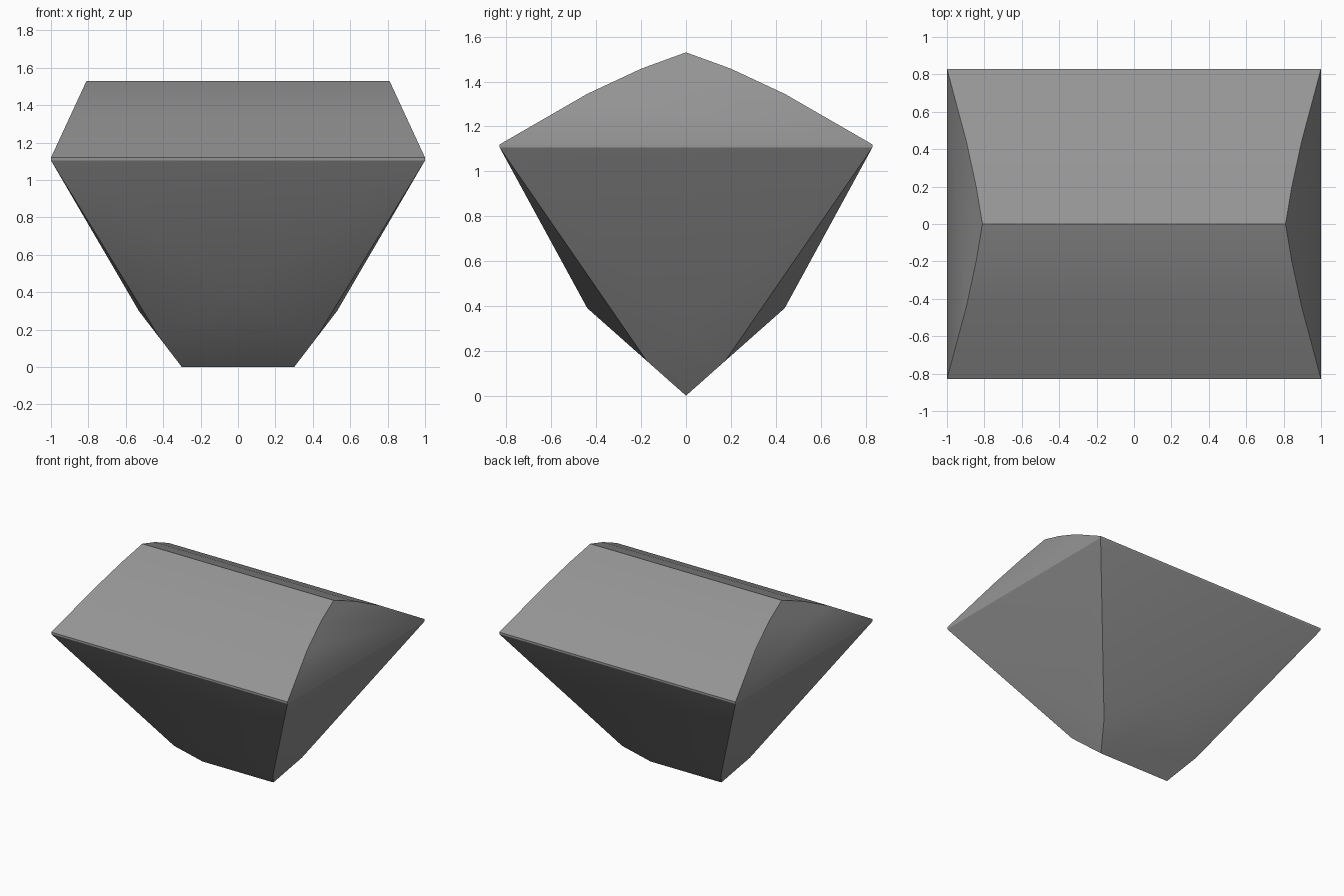
import bpy
import bmesh
import math

cube = bpy.data.objects.get("Cube")
if cube:
    bpy.data.objects.remove(cube, do_unlink=True)

# One grey stone colour
stone = bpy.data.materials.new("stone_grey")
stone.use_nodes = True
stone.diffuse_color = (0.3, 0.3, 0.3, 1)
stone.node_tree.nodes["Principled BSDF"].inputs["Base Color"].default_value = (0.3, 0.3, 0.3, 1)

RIM_Y, RIM_LOW, RIM_TOP = 0.83, 1.105, 1.12
KEEL_X = 0.3
FRONT_KNEE = (0, 0.44, 0.39)
END_KNEE = (0.53, 0, 0.3)

# Thin vertical rim
quarter = [(1, RIM_Y, RIM_LOW), (1, RIM_Y, RIM_TOP)]

# Arched crown, its ends leaning inward in a flat plane
for y, z in [(0.44, 1.345), (0.2, 1.457), (0, 1.53)]:
    quarter.append((1 - 0.463 * (z - RIM_TOP), y, z))

# Tapered underside: keel, front and end knees, and the corner where their planes meet
corner_z = 0.155
corner_x = KEEL_X + corner_z * (END_KNEE[0] - KEEL_X) / END_KNEE[2]
corner_y = corner_z * FRONT_KNEE[1] / FRONT_KNEE[2]
quarter += [(KEEL_X, 0, 0), FRONT_KNEE, END_KNEE, (corner_x, corner_y, corner_z)]

# Mirror the quarter both ways and wrap it in flat facets
points = {(sx * x, sy * y, z) for x, y, z in quarter for sx in (1, -1) for sy in (1, -1)}
bm = bmesh.new()
for p in sorted(points):
    bm.verts.new(p)
bmesh.ops.convex_hull(bm, input=bm.verts[:])
bmesh.ops.dissolve_limit(bm, angle_limit=math.radians(0.5),
                         verts=bm.verts[:], edges=bm.edges[:])
bmesh.ops.recalc_face_normals(bm, faces=bm.faces[:])

mesh = bpy.data.meshes.new("faceted_stone")
bm.to_mesh(mesh)
bm.free()
mesh.materials.append(stone)
gem = bpy.data.objects.new("faceted_stone", mesh)
bpy.context.collection.objects.link(gem)

# Soft facets, crisp ridges
bpy.ops.object.select_all(action='DESELECT')
gem.select_set(True)
bpy.context.view_layer.objects.active = gem
bpy.ops.object.shade_smooth_by_angle(angle=math.radians(27))
